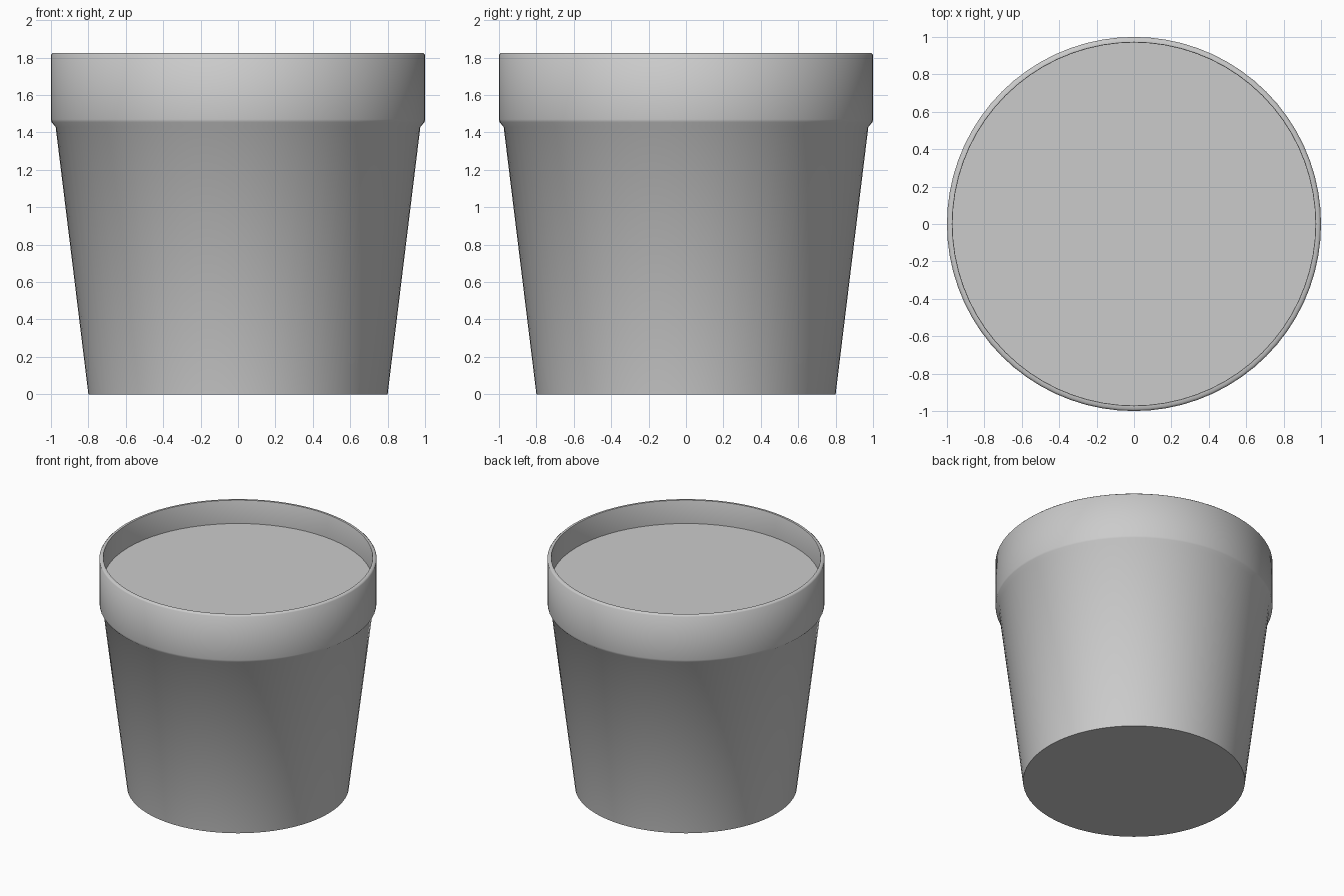
import bpy
import bmesh
import math

cube = bpy.data.objects.get("Cube")
if cube:
    bpy.data.objects.remove(cube, do_unlink=True)

SEGMENTS = 72

grey = bpy.data.materials.new("plain_grey")
grey.use_nodes = True
colour = (0.6, 0.6, 0.6, 1)
grey.diffuse_color = colour
grey.node_tree.nodes["Principled BSDF"].inputs["Base Color"].default_value = colour


def lathe(name, profile):
    """Spin a (radius, height) profile around the z axis."""
    bm = bmesh.new()
    verts = [bm.verts.new((r, 0, z)) for r, z in profile]
    edges = [bm.edges.new(pair) for pair in zip(verts, verts[1:])]
    bmesh.ops.spin(bm, geom=verts + edges, cent=(0, 0, 0), axis=(0, 0, 1),
                   angle=math.tau, steps=SEGMENTS)
    bmesh.ops.remove_doubles(bm, verts=bm.verts, dist=0.0005)
    bmesh.ops.recalc_face_normals(bm, faces=bm.faces)
    mesh = bpy.data.meshes.new(name)
    bm.to_mesh(mesh)
    bm.free()
    mesh.materials.append(grey)
    obj = bpy.data.objects.new(name, mesh)
    bpy.context.collection.objects.link(obj)
    bpy.ops.object.select_all(action="DESELECT")
    bpy.context.view_layer.objects.active = obj
    obj.select_set(True)
    bpy.ops.object.shade_smooth_by_angle(angle=math.radians(50))
    return obj


# Tapered wall, stepped collar and thin open lip, with a closed base
lathe("pot", [(0, 0), (0.8, 0), (0.975, 1.43), (0.998, 1.455), (1, 1.47),
              (1, 1.815), (0.99, 1.825), (0.972, 1.825), (0.97, 1.82),
              (0.97, 1.64)])

# Flat soil surface recessed below the lip
bpy.ops.mesh.primitive_circle_add(vertices=SEGMENTS, radius=0.97,
                                  fill_type="NGON", location=(0, 0, 1.64))
soil = bpy.context.object
soil.name = "soil"
soil.data.materials.append(grey)
